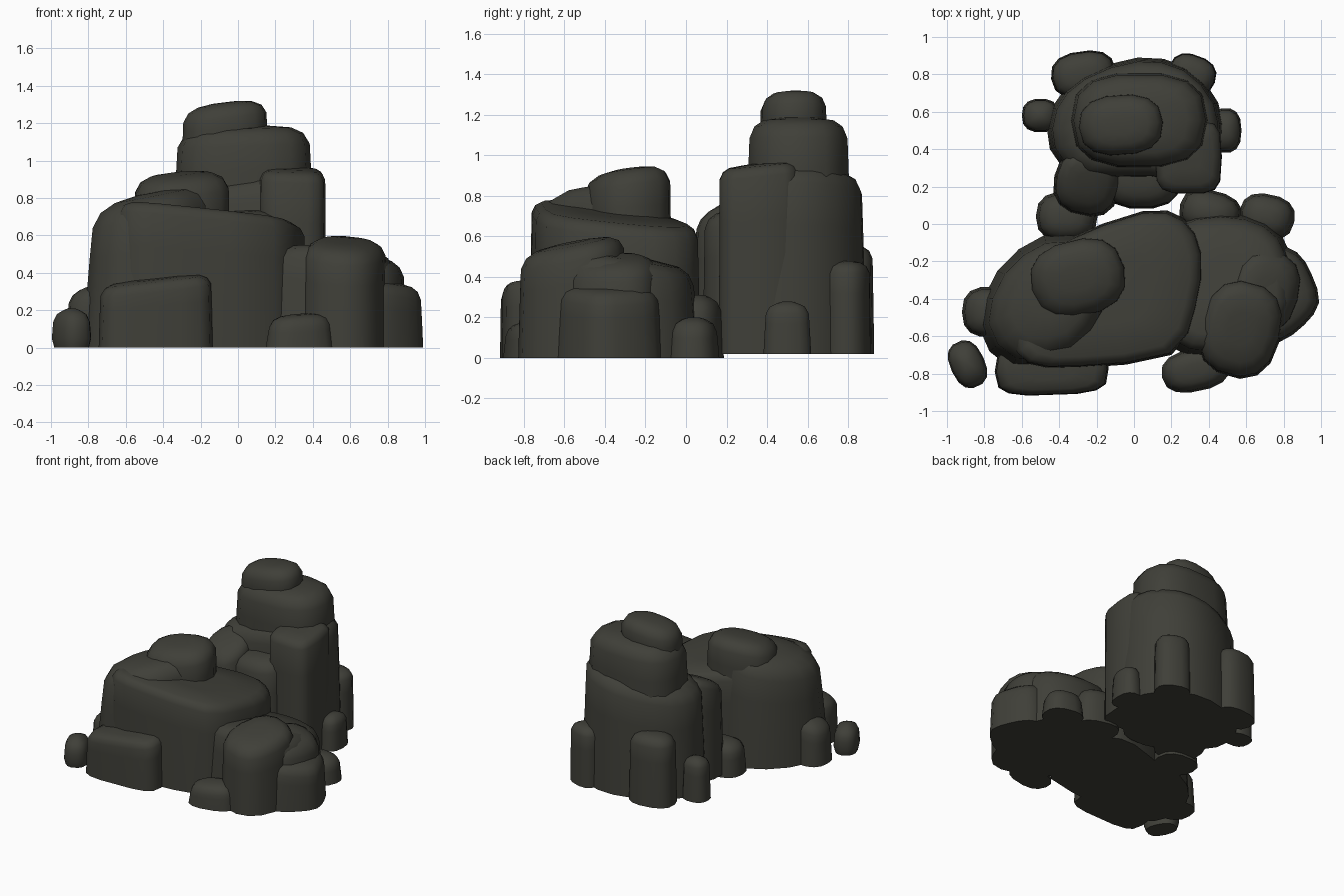
import bpy, bmesh, math
from mathutils import Vector

default = bpy.data.objects.get("Cube")
if default:
    bpy.data.objects.remove(default, do_unlink=True)

stone = bpy.data.materials.new("dark olive stone")
stone.use_nodes = True
colour = (.05, .05, .04, 1)
stone.diffuse_color = colour
stone.node_tree.nodes["Principled BSDF"].inputs["Base Color"].default_value = colour
stone.node_tree.nodes["Principled BSDF"].inputs["Roughness"].default_value = .9
rocks = []


def rounded(points):
    """Closed smooth outline that passes through the given points."""
    pts = [Vector(p) for p in points]
    n = len(pts)
    result = []
    for i in range(n):
        a, b, c, d = (pts[(i + k) % n] for k in (-1, 0, 1, 2))
        result += [b, (b + c) * .5625 - (a + d) * .0625]
    return result


def oval(pos, size, turn, square, sides=14):
    """Squarish oval outline, turned in degrees."""
    result = []
    for i in range(sides):
        a = math.tau * i / sides
        c, s = math.cos(a), math.sin(a)
        x = math.copysign(abs(c) ** (2 / square), c) * size[0] / 2
        y = math.copysign(abs(s) ** (2 / square), s) * size[1] / 2
        t = math.radians(turn)
        result.append(Vector((pos[0] + x * math.cos(t) - y * math.sin(t),
                              pos[1] + x * math.sin(t) + y * math.cos(t))))
    return result


def rock(name, outline, height, tilt=(0, 0), base=0, taper=.1, edge=.08, foot=1):
    """Stack rings of the outline into a tapering block with a tilted, rounded top."""
    n = len(outline)
    mid = sum(outline, Vector((0, 0))) / n
    radius = sum((p - mid).length for p in outline) / n
    shoulder = 1 - taper
    rings = [(0, 0, foot), (.35, 0, 1 - taper * .3), (.75, 0, 1 - taper * .7),
             (1, edge, shoulder), (1, edge * .35, shoulder - edge * .35 / radius),
             (1, 0, shoulder - edge / radius),
             (1, -edge * .15, (shoulder - edge / radius) * .5)]
    bm = bmesh.new()
    loops = []
    for f, drop, scale in rings:
        loop = []
        for p in outline:
            q = mid + (p - mid) * scale
            top = height + (q - mid).dot(Vector(tilt))
            full = top - edge - base
            z = base + full * f if f < 1 else top - drop
            loop.append(bm.verts.new((q.x, q.y, z)))
        loops.append(loop)
    for low, high in zip(loops, loops[1:]):
        for i in range(n):
            j = (i + 1) % n
            bm.faces.new((low[i], low[j], high[j], high[i]))
    bm.faces.new(loops[0])
    bm.faces.new(loops[-1])
    bmesh.ops.recalc_face_normals(bm, faces=bm.faces)
    mesh = bpy.data.meshes.new(name)
    bm.to_mesh(mesh)
    bm.free()
    mesh.materials.append(stone)
    obj = bpy.data.objects.new(name, mesh)
    bpy.context.collection.objects.link(obj)
    rocks.append(obj)


def block(name, pos, size, height, turn=0, square=2.5, **shape):
    rock(name, oval(pos, size, turn, square), height, **shape)


# Front ridge: long lower body
rock("front_ridge", rounded([
    (-.66, -.6), (-.6, -.25), (-.38, -.09), (.05, .07), (.27, .03), (.37, -.15),
    (.34, -.45), (.2, -.7), (-.3, -.77), (-.58, -.75)]),
    height=.71, tilt=(-.1, -.09), taper=.03, edge=.06)
# Left shoulder and the cap resting on it
rock("left_shoulder", rounded([
    (-.83, -.55), (-.73, -.25), (-.48, -.06), (-.2, -.08), (-.03, -.2),
    (-.12, -.45), (-.32, -.72), (-.66, -.77)]),
    height=.82, tilt=(.19, .02), taper=.13, edge=.11)
block("left_cap", (-.3, -.29), (.52, .42), height=.92, turn=14,
      tilt=(.06, .14), base=.4, taper=.03, edge=.08)
# Right half of the front group
rock("right_body", rounded([
    (.1, -.6), (.15, -.1), (.32, .05), (.6, .05), (.79, -.06), (.86, -.3),
    (.8, -.57), (.5, -.72)]),
    height=.49, tilt=(-.03, -.18), taper=.08)
block("right_buttress", (.57, -.56), (.44, .53), height=.56, turn=-15,
      tilt=(-.06, .2), taper=.05, edge=.07)
block("right_step", (.7, -.36), (.38, .46), height=.49, turn=-15,
      tilt=(-.25, .05), taper=.06, edge=.07)
rock("right_foot", rounded([
    (.66, -.62), (.78, -.63), (.91, -.54), (.99, -.42), (.95, -.27),
    (.87, -.15), (.74, -.13), (.62, -.35)]),
    height=.34, tilt=(-.15, 0), taper=.07, edge=.06)
# Stones around the front group
block("front_slab", (-.44, -.78), (.61, .27), height=.36, turn=2, square=3.6,
      tilt=(.11, .1), taper=.03, edge=.05)
block("front_toe", (.33, -.78), (.37, .23), height=.17, turn=12,
      tilt=(.05, .1), edge=.05)
block("loose_boulder", (-.89, -.75), (.19, .27), height=.2, turn=25,
      edge=.06, foot=.85)
block("left_stone", (-.78, -.47), (.28, .27), height=.32, tilt=(.2, 0), edge=.06)
block("back_left_stone", (-.36, .04), (.33, .27), height=.24, edge=.06)
block("back_middle_stone", (.41, .06), (.34, .24), height=.3, turn=-15, edge=.07)
block("back_right_stone", (.71, .04), (.3, .24), height=.19, turn=-12, edge=.06)

# Tower: main column, upper tier and cap
rock("tower_column", rounded([
    (-.45, .4), (-.44, .62), (-.28, .79), (.02, .89), (.28, .84), (.45, .65),
    (.47, .42), (.38, .21), (.1, .24), (-.28, .25)]),
    height=.89, tilt=(.15, .02), base=.02, taper=.06, edge=.09)
block("tower_upper", (.03, .555), (.76, .53), height=1.17, square=2.7,
      tilt=(.03, 0), base=.5, taper=.07, edge=.09)
block("tower_cap", (-.07, .53), (.46, .33), height=1.3, turn=4,
      tilt=(.12, .02), base=1, taper=.03, edge=.07)
# Columns leaning against the tower
block("front_right_pillar", (.29, .36), (.36, .4), height=.95, square=4,
      tilt=(-.03, .1), base=.02, taper=.02, edge=.05)
block("front_left_pillar", (-.25, .22), (.36, .36), height=.77, turn=-12,
      tilt=(0, .45), base=.02, taper=.08, edge=.06)
block("front_middle_pillar", (.04, .24), (.42, .32), height=.72,
      tilt=(.04, .1), base=.02, taper=.06, edge=.07)
block("back_left_pillar", (-.27, .8), (.35, .25), height=.55, turn=8,
      base=.02, taper=.06, edge=.06)
block("back_right_pillar", (.31, .8), (.26, .21), height=.47, turn=-20,
      base=.02, taper=.05, edge=.05)
block("side_left_stone", (-.5, .58), (.2, .18), height=.34, base=.02, edge=.05)
block("side_right_stone", (.49, .5), (.17, .24), height=.27, base=.02, edge=.05)

# Smooth shading with crisp creases
bpy.ops.object.select_all(action="DESELECT")
for obj in rocks:
    obj.select_set(True)
bpy.context.view_layer.objects.active = rocks[0]
bpy.ops.object.shade_smooth_by_angle(angle=math.radians(50))
